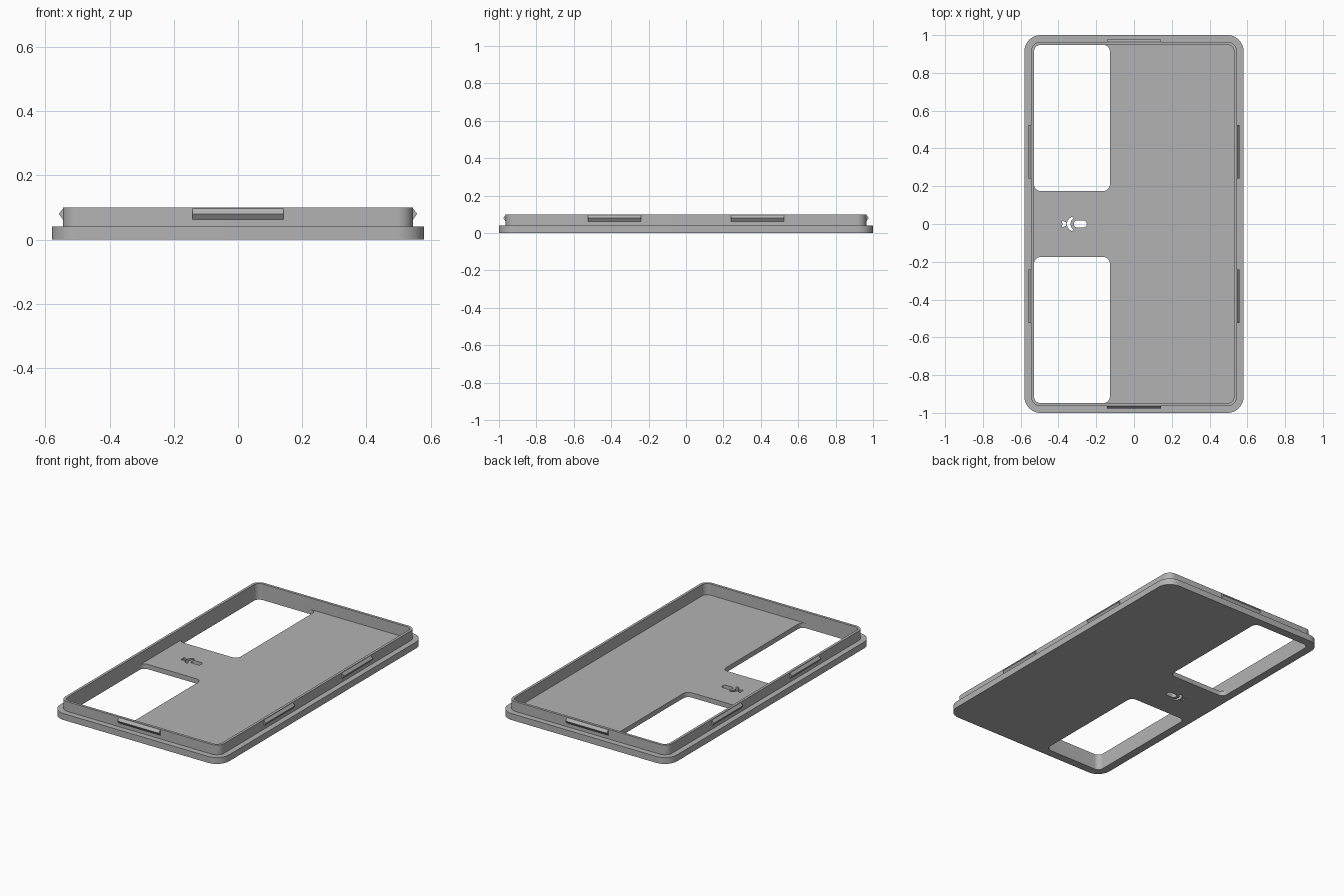
import bpy, bmesh, math

if "Cube" in bpy.data.objects:
    bpy.data.objects.remove(bpy.data.objects["Cube"], do_unlink=True)

grey = bpy.data.materials.new("mid grey plastic")
grey.use_nodes = True
GREY = (0.45, 0.45, 0.45, 1)
grey.diffuse_color = GREY
grey.node_tree.nodes["Principled BSDF"].inputs["Base Color"].default_value = GREY


def prism(name, outline, z0, z1):
    """Extrude a flat outline from z0 up to z1."""
    bm = bmesh.new()
    face = bm.faces.new([bm.verts.new((x, y, z0)) for x, y in outline])
    ext = bmesh.ops.extrude_face_region(bm, geom=[face])
    tops = [v for v in ext["geom"] if isinstance(v, bmesh.types.BMVert)]
    bmesh.ops.translate(bm, verts=tops, vec=(0, 0, z1 - z0))
    bmesh.ops.recalc_face_normals(bm, faces=bm.faces)
    mesh = bpy.data.meshes.new(name)
    bm.to_mesh(mesh)
    bm.free()
    mesh.materials.append(grey)
    obj = bpy.data.objects.new(name, mesh)
    bpy.context.collection.objects.link(obj)
    return obj


def arc(cx, cy, r, a0, a1, n=10):
    angles = [math.radians(a0 + (a1 - a0) * i / n) for i in range(n + 1)]
    return [(cx + r * math.cos(a), cy + r * math.sin(a)) for a in angles]


def rounded(x0, x1, y0, y1, r):
    corners = [(x1 - r, y1 - r), (x0 + r, y1 - r), (x0 + r, y0 + r), (x1 - r, y0 + r)]
    return [p for i, (cx, cy) in enumerate(corners)
            for p in arc(cx, cy, r, 90 * i, 90 * i + 90)]


def select_only(obj):
    bpy.ops.object.select_all(action="DESELECT")
    obj.select_set(True)
    bpy.context.view_layer.objects.active = obj


def combine(target, tool, operation):
    mod = target.modifiers.new(operation.lower(), "BOOLEAN")
    mod.operation = operation
    mod.solver = "EXACT"
    mod.object = tool
    select_only(target)
    bpy.ops.object.modifier_apply(modifier=mod.name)
    bpy.data.objects.remove(tool, do_unlink=True)


# Tray: flange plate with a raised rim and a shallow recess
tray = prism("tray", rounded(-0.58, 0.58, -1, 1, 0.085), 0, 0.04)
rim = prism("rim", rounded(-0.545, 0.545, -0.964, 0.964, 0.05), 0.02, 0.1)
combine(tray, rim, "UNION")
recess = prism("recess", rounded(-0.529, 0.529, -0.948, 0.948, 0.034), 0.03, 0.2)
combine(tray, recess, "DIFFERENCE")

# Two rounded windows
for y0, y1 in ((0.175, 0.948), (-0.948, -0.175)):
    window = prism("window", rounded(-0.529, -0.128, y0, y1, 0.034), -0.1, 0.08)
    combine(tray, window, "DIFFERENCE")

# Small slots in the bridge: pill, crescent and fan
pill = rounded(-0.318, -0.25, -0.018, 0.018, 0.017)
crescent = arc(-0.315, 0, 0.04, 110, 250) + arc(-0.298, 0, 0.038, 235, 125)
fan = [(-0.384, -0.02), (-0.358, -0.008), (-0.358, 0.008), (-0.384, 0.02), (-0.378, 0)]
for outline in (pill, crescent, fan):
    combine(tray, prism("slot", outline, -0.1, 0.08), "DIFFERENCE")

select_only(tray)
bpy.ops.object.shade_smooth_by_angle(angle=math.radians(30))


# Snap clips: triangular ridges around the rim
def clip(name, x, y, length, turn):
    # profile runs outward along local x, height along local y
    profile = [(-0.006, 0.062), (0, 0.062), (0.013, 0.08), (0, 0.097), (-0.006, 0.097)]
    obj = prism(name, profile, -length / 2, length / 2)
    for v in obj.data.vertices:
        out, up, along = v.co
        c, s = math.cos(turn), math.sin(turn)
        v.co = (x + out * c - along * s, y + out * s + along * c, up)
    bm = bmesh.new()
    bm.from_mesh(obj.data)
    bmesh.ops.recalc_face_normals(bm, faces=bm.faces)
    bm.to_mesh(obj.data)
    bm.free()


for side, x, turn in (("left", 0.545, 0), ("right", -0.545, math.pi)):
    for end, y in (("front", -0.382), ("back", 0.382)):
        clip(f"{side}_{end}_clip", x, y, 0.284, turn)
clip("back_clip", 0, 0.964, 0.284, math.pi / 2)
clip("front_clip", 0, -0.964, 0.284, -math.pi / 2)
